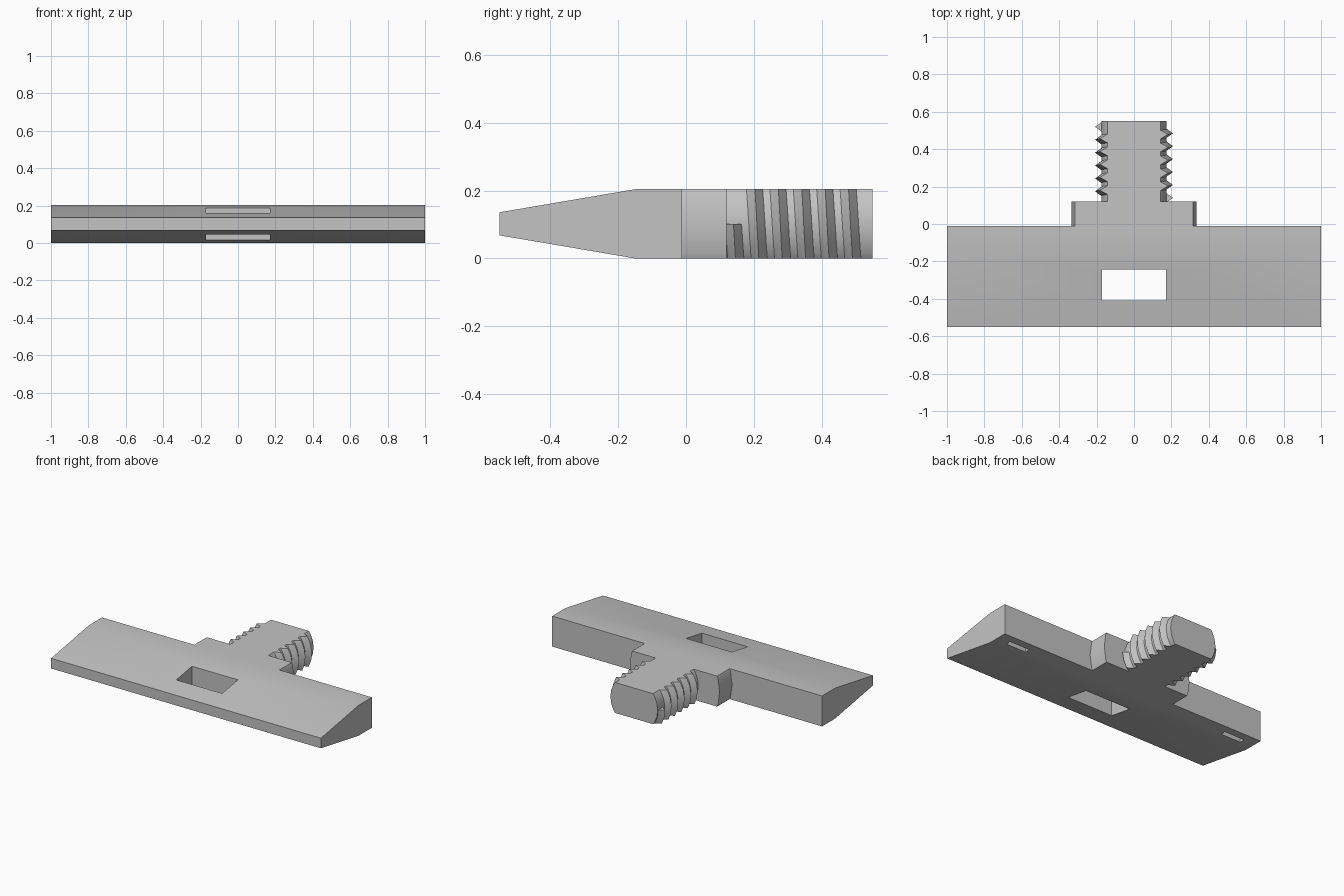
import bpy
import bmesh
from math import pi, cos, sin, radians
from mathutils import Matrix, Vector

cube = bpy.data.objects.get("Cube")
if cube:
    bpy.data.objects.remove(cube, do_unlink=True)

HEIGHT = 0.204       # thickness of the whole tool
MID = HEIGHT / 2
SEGMENTS = 24        # facets per turn
JOINT = -0.012       # back of the blade
SHOULDER_END = 0.12

grey = bpy.data.materials.new("plain grey")
grey.use_nodes = True
grey.diffuse_color = (0.55, 0.55, 0.55, 1)
grey.node_tree.nodes["Principled BSDF"].inputs["Base Color"].default_value = grey.diffuse_color


def finish(bm, name):
    bmesh.ops.recalc_face_normals(bm, faces=bm.faces)
    mesh = bpy.data.meshes.new(name)
    bm.to_mesh(mesh)
    bm.free()
    mesh.materials.append(grey)
    obj = bpy.data.objects.new(name, mesh)
    bpy.context.collection.objects.link(obj)
    return obj


def activate(obj):
    bpy.ops.object.select_all(action='DESELECT')
    obj.select_set(True)
    bpy.context.view_layer.objects.active = obj


def smooth(obj):
    activate(obj)
    bpy.ops.object.shade_smooth_by_angle(angle=radians(30))


def trim(bm):
    """Cut away everything above and below the flat faces of the tool."""
    for z, side in ((0, -1), (HEIGHT, 1)):
        cut = bmesh.ops.bisect_plane(
            bm, geom=bm.verts[:] + bm.edges[:] + bm.faces[:], dist=1e-5,
            plane_co=(0, 0, z), plane_no=(0, 0, side), clear_outer=True)
        rim = [e for e in cut["geom_cut"] if isinstance(e, bmesh.types.BMEdge)]
        bmesh.ops.holes_fill(bm, edges=rim, sides=0)


def flat_cylinder(name, radius, y0, y1):
    bm = bmesh.new()
    place = Matrix.Translation((0, (y0 + y1) / 2, MID)) @ Matrix.Rotation(pi / 2, 4, 'X')
    bmesh.ops.create_cone(bm, cap_ends=True, segments=SEGMENTS, radius1=radius,
                          radius2=radius, depth=y1 - y0, matrix=place)
    trim(bm)
    return finish(bm, name)


def cut_box(target, centre, size):
    bm = bmesh.new()
    bmesh.ops.create_cube(bm, size=1, matrix=Matrix.Translation(centre) @ Matrix.Diagonal((*size, 1)))
    cutter = finish(bm, "cutter")
    cutter.hide_render = True
    mod = target.modifiers.new("cut", 'BOOLEAN')
    mod.operation = 'DIFFERENCE'
    mod.solver = 'EXACT'
    mod.object = cutter
    activate(target)
    bpy.ops.object.modifier_apply(modifier=mod.name)
    bpy.data.objects.remove(cutter, do_unlink=True)


# Wide blade, tapered towards its front edge
bm = bmesh.new()
profile = [(-0.55, 0.068), (-0.15, 0), (JOINT, 0),
           (JOINT, HEIGHT), (-0.15, HEIGHT), (-0.55, 0.136)]
end = bm.faces.new([bm.verts.new((-1, y, z)) for y, z in profile])
swept = bmesh.ops.extrude_face_region(bm, geom=[end], use_keep_orig=True)
bmesh.ops.translate(bm, vec=(2, 0, 0),
                    verts=[v for v in swept["geom"] if isinstance(v, bmesh.types.BMVert)])
blade = finish(bm, "blade")

# Through window and two blind slots underneath
cut_box(blade, (0, -0.327, MID), (0.34, 0.166, 1))
for side in (-1, 1):
    cut_box(blade, (side * 0.84, -0.083, 0), (0.15, 0.035, 0.2))

# Shoulder and shank: cylinders flattened to the blade thickness
shoulder = flat_cylinder("shoulder", 0.333, JOINT, SHOULDER_END)
shank = flat_cylinder("shank", 0.175, SHOULDER_END, 0.55)

# Screw thread: a triangular section swept along a helix
START, PITCH, TURNS = 0.14, 0.069, 5.5
bm = bmesh.new()
rings = []
for i in range(int(TURNS * SEGMENTS) + 1):
    turn = i / SEGMENTS
    angle = -2 * pi * turn
    out = Vector((cos(angle), 0, sin(angle)))
    centre = Vector((0, START + PITCH * turn, MID))
    rings.append([bm.verts.new(centre + out * r + Vector((0, dy, 0)))
                  for r, dy in ((0.168, -0.029), (0.208, 0), (0.168, 0.029))])
for a, b in zip(rings, rings[1:]):
    for k in range(3):
        n = (k + 1) % 3
        bm.faces.new((a[k], a[n], b[n], b[k]))
bm.faces.new(rings[0])
bm.faces.new(rings[-1])
trim(bm)
thread = finish(bm, "screw_thread")

for part in (blade, shoulder, shank, thread):
    smooth(part)
